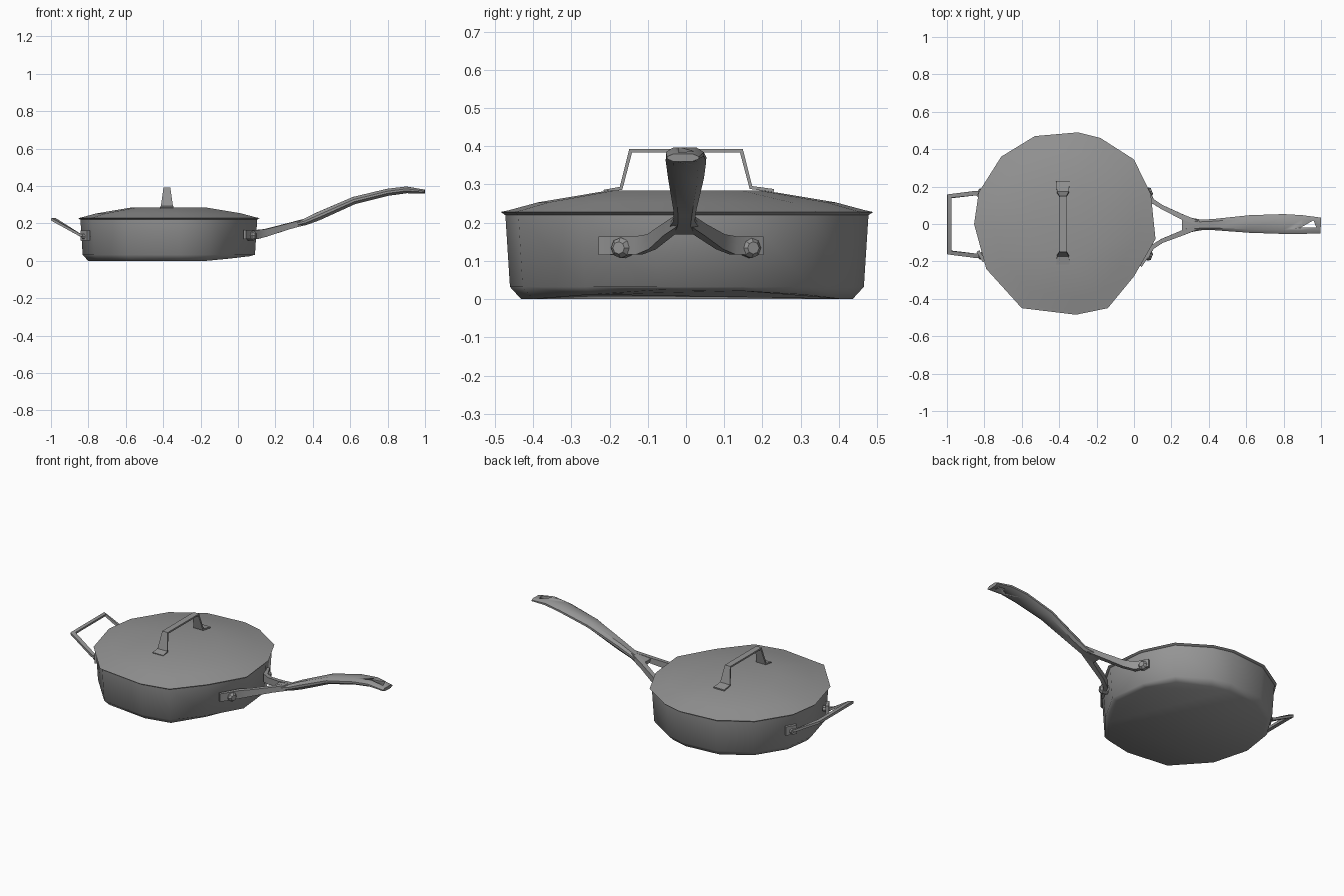
import bpy, bmesh, math
from mathutils import Vector

if "Cube" in bpy.data.objects:
    bpy.data.objects.remove(bpy.data.objects["Cube"])

steel = bpy.data.materials.new("brushed grey steel")
steel.diffuse_color = (0.3, 0.3, 0.3, 1)
steel.use_nodes = True
steel.node_tree.nodes["Principled BSDF"].inputs["Base Color"].default_value = steel.diffuse_color
steel.roughness = 0.5

CX = -0.37
# faceted plan outline of the rim
OUTLINE = [(-0.53, 0.47), (-0.30, 0.49), (-0.18, 0.46), (0.0, 0.345), (0.09, 0.16),
           (0.115, -0.08), (0.0, -0.28), (-0.14, -0.45), (-0.31, -0.485), (-0.60, -0.45),
           (-0.79, -0.24), (-0.855, 0.0), (-0.83, 0.17), (-0.71, 0.36)]
RECT = [(1, 1), (-1, 1), (-1, -1), (1, -1)]
OCT = [(1, 0.3), (0.6, 1), (-0.6, 1), (-1, 0.3), (-1, -0.3), (-0.6, -1), (0.6, -1), (1, -0.3)]


def loft(name, rings, angle=35):
    """Skin a list of equal-length point rings and cap both ends."""
    bm = bmesh.new()
    vs = [[bm.verts.new(p) for p in ring] for ring in rings]
    n = len(vs[0])
    for a, b in zip(vs, vs[1:]):
        for i in range(n):
            j = (i + 1) % n
            bm.faces.new((a[i], a[j], b[j], b[i]))
    bm.faces.new(vs[0])
    bm.faces.new(vs[-1])
    bmesh.ops.triangulate(bm, faces=[f for f in bm.faces if len(f.verts) > 8])
    bmesh.ops.recalc_face_normals(bm, faces=bm.faces)
    me = bpy.data.meshes.new(name)
    bm.to_mesh(me)
    bm.free()
    me.materials.append(steel)
    ob = bpy.data.objects.new(name, me)
    bpy.context.collection.objects.link(ob)
    bpy.ops.object.select_all(action='DESELECT')
    ob.select_set(True)
    bpy.context.view_layer.objects.active = ob
    bpy.ops.object.shade_smooth_by_angle(angle=math.radians(angle))
    return ob


def plan_ring(scale, z):
    return [(CX + (x - CX) * scale, y * scale, z) for x, y in OUTLINE]


def bar(name, path, sizes, profile=RECT, side=None):
    """Sweep a flat or rounded section along a path; sizes are half width, half height."""
    pts = [Vector(p) for p in path]
    rings = []
    for i, (p, (w, h)) in enumerate(zip(pts, sizes)):
        t = Vector((0, 0, 0))
        if i:
            t += (p - pts[i - 1]).normalized()
        if i < len(pts) - 1:
            t += (pts[i + 1] - p).normalized()
        t.normalize()
        s = Vector(side) if side else t.cross(Vector((0, 0, 1))).normalized()
        u = s.cross(t).normalized()
        rings.append([p + s * w * a + u * h * b for a, b in profile])
    return loft(name, rings)


def rivet(name, centre, direction, radius, depth):
    d = Vector(direction).normalized()
    s = d.cross(Vector((0, 0, 1))).normalized()
    u = s.cross(d)
    c = Vector(centre)
    rings = []
    for k, r in ((-0.5, radius), (0.2, radius), (0.5, radius * 0.6)):
        rings.append([c + d * depth * k + (s * math.cos(a) + u * math.sin(a)) * r
                      for a in (i * math.pi / 4 for i in range(8))])
    return loft(name, rings)


# pan body, the base lifts slightly towards the long handle
base = [(x, y, max(0.0, (x + 0.14) * 0.12)) for x, y, z in plan_ring(0.89, 0)]
loft("pan_body", [base, plan_ring(0.95, 0.032), plan_ring(0.975, 0.222)], 65)

# lid with rim
loft("lid", [plan_ring(0.97, 0.218), plan_ring(1.0, 0.228), plan_ring(0.96, 0.232),
             plan_ring(0.80, 0.253), plan_ring(0.42, 0.284)], 40)

# lid handle
bar("lid_handle",
    [(-0.38, -0.215, 0.282), (-0.38, -0.17, 0.29), (-0.38, -0.145, 0.388),
     (-0.38, 0.145, 0.388), (-0.38, 0.17, 0.292), (-0.38, 0.23, 0.284)],
    [(0.036, 0.004), (0.032, 0.005), (0.018, 0.006), (0.018, 0.006), (0.032, 0.005), (0.036, 0.004)],
    side=(1, 0, 0))

# long handle blade with hanging hole
blade = bar("long_handle",
            [(0.26, -0.005, 0.182), (0.36, -0.005, 0.208), (0.43, -0.003, 0.238), (0.62, 0.0, 0.322),
             (0.80, 0.0, 0.366), (0.90, -0.003, 0.379), (0.998, -0.008, 0.37)],
            [(0.046, 0.014), (0.028, 0.018), (0.03, 0.022), (0.047, 0.02),
             (0.053, 0.019), (0.05, 0.018), (0.042, 0.01)], OCT)
tri = [(0.89, -0.02), (0.96, 0.02), (0.975, -0.02)]
cutter = loft("hole_cutter", [[(x, y, z) for x, y in tri] for z in (0.28, 0.46)])
cutter.hide_render = True
cutter.hide_set(True)
mod = blade.modifiers.new("hanging_hole", 'BOOLEAN')
mod.operation = 'DIFFERENCE'
mod.solver = 'EXACT'
mod.object = cutter

# forked prongs and rivets of the long handle
for label, s, tail in (("back", 1, (0.062, 0.20)), ("front", -1, (0.035, -0.225))):
    bar(f"{label}_prong",
        [(*tail, 0.14), (0.096, s * 0.125, 0.14), (0.15, s * 0.09, 0.15),
         (0.26, s * 0.042 - 0.005, 0.182), (0.35, s * 0.008 - 0.005, 0.206)],
        [(0.008, 0.024), (0.012, 0.024), (0.011, 0.02), (0.014, 0.016), (0.012, 0.016)])
    rivet(f"{label}_prong_rivet", (0.075, s * 0.168, 0.134), (1, s * 0.4, 0), 0.027, 0.045)

# helper loop handle with mounting plates and rivets
bar("loop_handle",
    [(-0.81, 0.165, 0.128), (-0.845, 0.165, 0.138), (-0.988, 0.148, 0.222),
     (-0.988, -0.152, 0.222), (-0.845, -0.17, 0.138), (-0.80, -0.17, 0.128)],
    [(0.012, 0.007), (0.012, 0.007), (0.014, 0.007), (0.014, 0.007), (0.012, 0.007), (0.012, 0.007)])
for label, s in (("back", 1), ("front", -1)):
    bar(f"{label}_loop_plate", [(-0.835, s * 0.145, 0.135), (-0.80, s * 0.20, 0.135)],
        [(0.009, 0.026), (0.009, 0.026)])
    rivet(f"{label}_loop_rivet", (-0.815, s * 0.17, 0.13), (-1, s * 0.45, 0), 0.018, 0.04)
